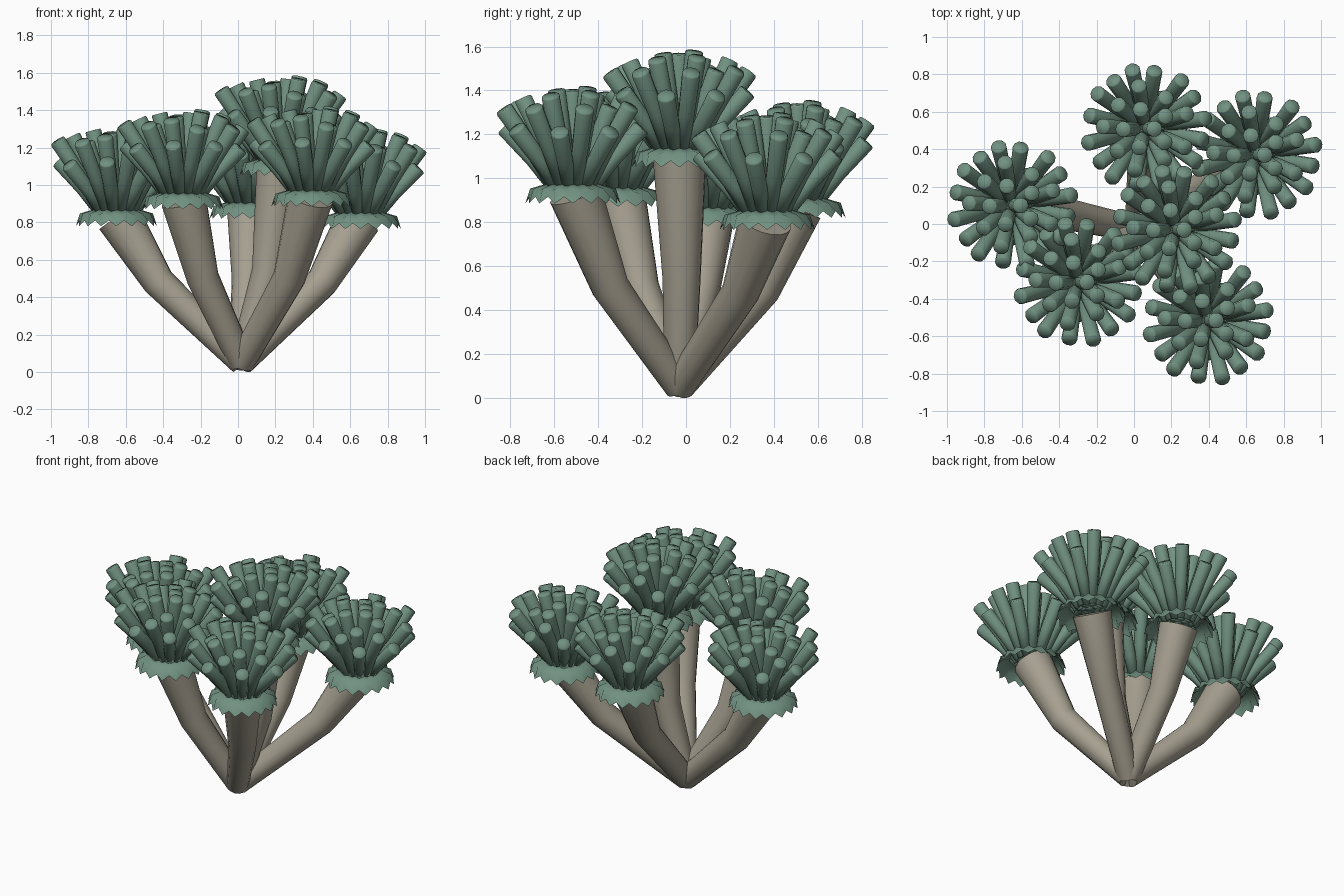
import bpy, bmesh, math, random
from mathutils import Vector

if "Cube" in bpy.data.objects:
    bpy.data.objects.remove(bpy.data.objects["Cube"])

random.seed(4)


def material(name, rgb):
    m = bpy.data.materials.new(name)
    m.diffuse_color = (*rgb, 1)
    m.use_nodes = True
    m.node_tree.nodes["Principled BSDF"].inputs["Base Color"].default_value = m.diffuse_color
    return m


GREEN = material("tentacle_green", (0.165, 0.285, 0.22))
STONE = material("stalk_stone", (0.38, 0.35, 0.28))


def tube(bm, points, radii, sides):
    """Capped tube swept through the points, with mitred rings."""
    pts = [Vector(p) for p in points]
    rings = []
    side = None
    for i, p in enumerate(pts):
        a = (p - pts[i - 1]).normalized() if i else (pts[1] - p).normalized()
        b = (pts[i + 1] - p).normalized() if i + 1 < len(pts) else a
        t = (a + b).normalized()
        ref = side if side else Vector((0.31, 0.95, 0.02))
        side = (ref - t * ref.dot(t)).normalized()
        up = t.cross(side)
        rings.append([bm.verts.new(p + (side * math.cos(k * math.tau / sides)
                      + up * math.sin(k * math.tau / sides)) * radii[i])
                      for k in range(sides)])
    for r, s in zip(rings, rings[1:]):
        for k in range(sides):
            j = (k + 1) % sides
            bm.faces.new((r[k], r[j], s[j], s[k]))
    bm.faces.new(rings[0][::-1])
    bm.faces.new(rings[-1])


def to_mesh(bm, name, mat, angle):
    bmesh.ops.recalc_face_normals(bm, faces=bm.faces)
    me = bpy.data.meshes.new(name)
    bm.to_mesh(me)
    bm.free()
    me.materials.append(mat)
    for p in me.polygons:
        p.use_smooth = True
    me.set_sharp_from_angle(angle=math.radians(angle))
    return me


def place(name, me, loc=(0, 0, 0)):
    ob = bpy.data.objects.new(name, me)
    ob.location = loc
    bpy.context.collection.objects.link(ob)


# Tentacle crown: rings of (count, root radius, (tip radius, height) pair, phase)
bm = bmesh.new()
for count, root, tips, phase in (
        (16, 0.08, ((0.325, 0.36), (0.315, 0.25)), 0.20),
        (9, 0.055, ((0.235, 0.40), (0.20, 0.36)), 0.30),
        (5, 0.035, ((0.125, 0.44), (0.11, 0.42)), 0.6),
        (1, 0.01, ((0.045, 0.42),), 0.0)):
    for k in range(count):
        a = phase + k * math.tau / count + random.uniform(-0.06, 0.06)
        d = Vector((math.cos(a), math.sin(a), 0))
        r, h = tips[k % len(tips)]
        h *= 1 + random.uniform(-0.06, 0.04)
        p0 = d * root + Vector((0, 0, -0.03))
        p2 = d * r + Vector((0, 0, h))
        p1 = p0.lerp(p2, 0.5) - d * 0.012
        end = (p2 - p1).normalized()
        tube(bm, (p0, p1, p2 - end * 0.008, p2),
             (0.03, 0.038, 0.043, 0.039), 10)
crown = to_mesh(bm, "tentacle_crown", GREEN, 180)

# Pleated frill below the crown
bm = bmesh.new()
N = 32
profile = (((0.02, -0.03), (0.02, -0.03)),
           ((0.12, 0.0), (0.12, -0.005)),
           ((0.195, -0.022), (0.175, -0.03)),
           ((0.217, -0.09), (0.205, -0.06)))
rows = [[bm.verts.new((pair[k % 2][0] * math.cos(k * math.tau / N),
                       pair[k % 2][0] * math.sin(k * math.tau / N),
                       pair[k % 2][1])) for k in range(N)]
        for pair in profile]
for r, s in zip(rows, rows[1:]):
    for k in range(N):
        j = (k + 1) % N
        bm.faces.new((r[k], s[k], s[j], r[j]))
bm.faces.new(rows[0])
frill = to_mesh(bm, "frill", GREEN, 60)

# Six bent stalks fanning out from one foot, each with a frill and crown
foot = Vector((0.02, -0.03, 0.052))
heads = ((-0.65, 0.10, 0.87), (-0.295, -0.31, 0.96), (0.065, 0.51, 0.91),
         (0.225, -0.03, 1.14), (0.395, -0.515, 0.975), (0.655, 0.37, 0.855))
for i, head in enumerate(heads, 1):
    h = Vector(head)
    end = Vector((h.x * 0.98, h.y * 0.98, h.z - 0.045))
    mid = Vector((0.01 + h.x * 0.67, h.y * 0.67, 0.3 + h.z * 0.21))
    bm = bmesh.new()
    tube(bm, (foot, mid, end), (0.07, 0.087, 0.122), 16)
    place(f"stalk_{i}", to_mesh(bm, f"stalk_{i}", STONE, 40))
    place(f"frill_{i}", frill, h)
    place(f"tentacle_crown_{i}", crown, h)
